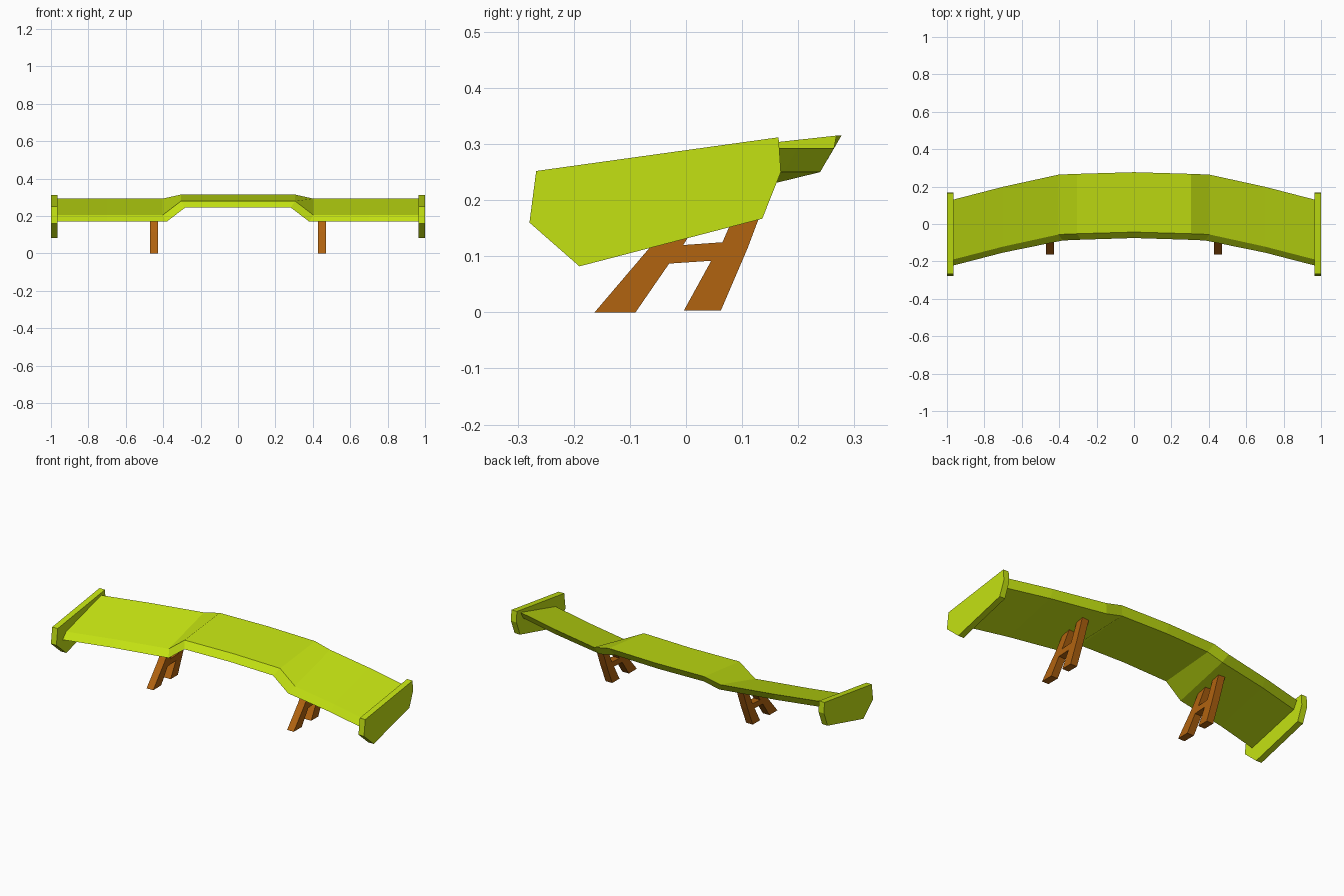
import bpy
import bmesh

cube = bpy.data.objects.get("Cube")
if cube:
    bpy.data.objects.remove(cube, do_unlink=True)


def material(name, color):
    mat = bpy.data.materials.new(name)
    mat.use_nodes = True
    mat.diffuse_color = color
    mat.node_tree.nodes["Principled BSDF"].inputs["Base Color"].default_value = color
    return mat


lime = material("lime_green", (0.55, 0.76, 0.006, 1))
brown = material("burnt_orange", (0.44, 0.125, 0.005, 1))


def finish(name, bm, mat):
    bmesh.ops.recalc_face_normals(bm, faces=bm.faces)
    mesh = bpy.data.meshes.new(name)
    bm.to_mesh(mesh)
    bm.free()
    mesh.materials.append(mat)
    obj = bpy.data.objects.new(name, mesh)
    bpy.context.collection.objects.link(obj)
    return obj


def slab(name, outline, x0, x1, mat):
    """Extrude a side outline of (y, z) points from x0 to x1."""
    bm = bmesh.new()
    face = bm.faces.new([bm.verts.new((x0, y, z)) for y, z in outline])
    result = bmesh.ops.extrude_face_region(bm, geom=[face])
    verts = [g for g in result["geom"] if isinstance(g, bmesh.types.BMVert)]
    bmesh.ops.translate(bm, verts=verts, vec=(x1 - x0, 0, 0))
    return finish(name, bm, mat)


# Wing section heights: front bottom, front top, back top, back bottom
RAISED = (0.245, 0.28, 0.315, 0.272)
LOW = (0.17, 0.205, 0.293, 0.25)
SECTION_Y = (0.0, 0.032, 0.352, 0.327)

# Stations from the middle outwards: x, inset of the bottom edge, front y, heights
half = [
    (0.0, 0.0, -0.075, RAISED),
    (0.305, 0.022, -0.084, RAISED),
    (0.403, 0.022, -0.088, LOW),
    (0.70, 0.0, -0.153, LOW),
    (0.975, 0.0, -0.224, LOW),
]
stations = [(s, st) for s, st in [(-1, h) for h in half[:0:-1]] + [(1, h) for h in half]]

# Swept wing with a raised middle
bm = bmesh.new()
rings = []
for side, (x, inset, front, heights) in stations:
    ring = []
    for i, (dy, z) in enumerate(zip(SECTION_Y, heights)):
        px = x - inset if i in (0, 3) else x
        ring.append(bm.verts.new((side * px, front + dy, z)))
    rings.append(ring)
for a, b in zip(rings, rings[1:]):
    for i in range(4):
        j = (i + 1) % 4
        bm.faces.new((a[i], a[j], b[j], b[i]))
bm.faces.new(rings[0])
bm.faces.new(rings[-1])
finish("wing_blade", bm, lime)

# Side outlines of the end plates and the H-shaped supports
plate = [(-0.267, 0.252), (-0.279, 0.16), (-0.19, 0.082),
         (0.136, 0.167), (0.169, 0.25), (0.165, 0.312)]
support = [(-0.163, 0), (-0.09, 0), (-0.03, 0.087), (0.045, 0.092),
           (-0.004, 0.003), (0.062, 0.003), (0.11, 0.115), (0.156, 0.237),
           (0.109, 0.226), (0.065, 0.125), (-0.005, 0.12), (0.053, 0.212),
           (-0.003, 0.198), (-0.065, 0.115)]

for side, label in ((1, "left"), (-1, "right")):
    slab(label + "_end_plate", plate, side * 0.965, side * 1.0, lime)
    slab(label + "_support", support, side * 0.428, side * 0.47, brown)
